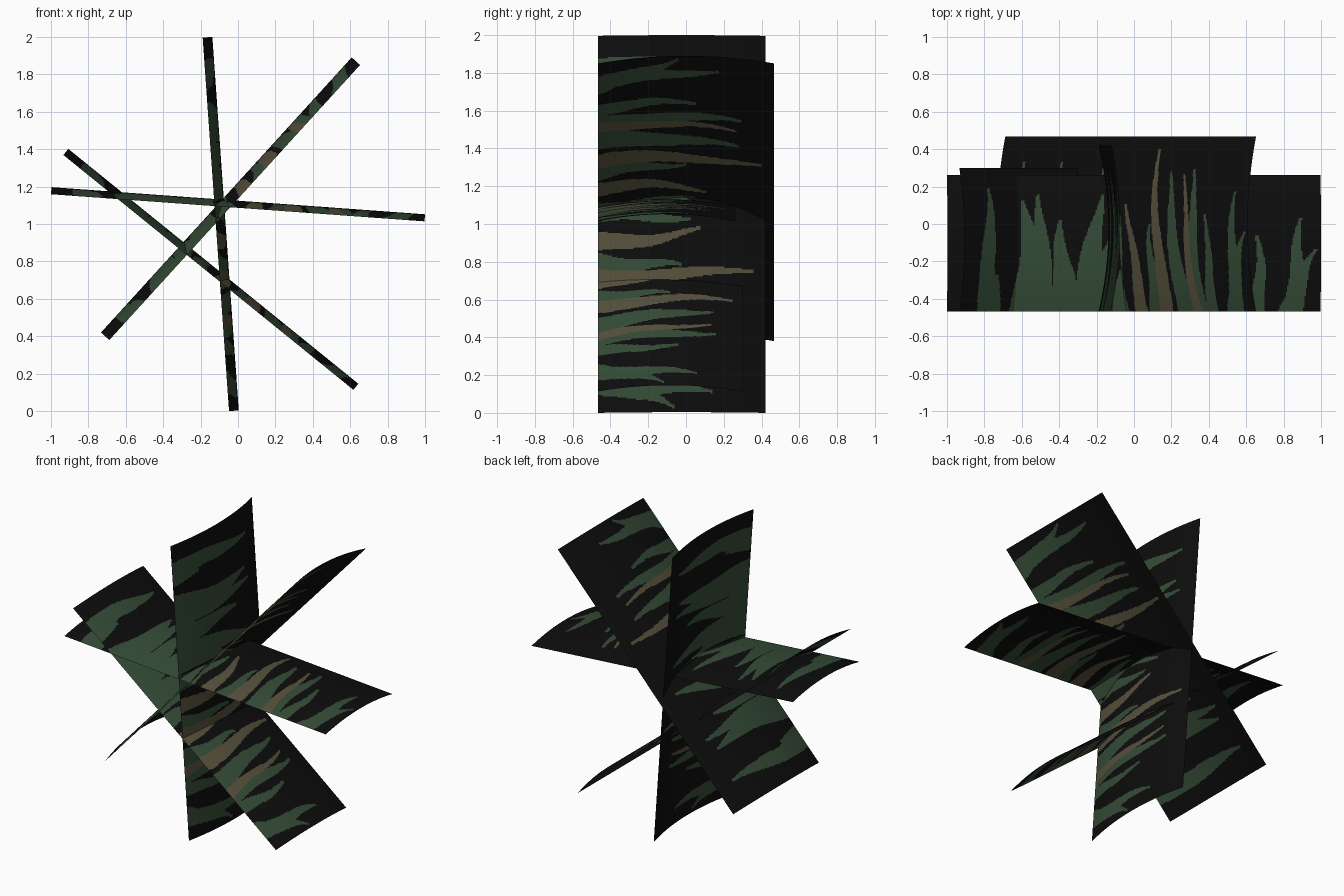
import bpy, math

if "Cube" in bpy.data.objects:
    bpy.data.objects.remove(bpy.data.objects["Cube"])

NU, NV = 300, 70          # cells along and across each card


def material(name, rgb):
    m = bpy.data.materials.new(name)
    m.diffuse_color = (*rgb, 1.0)
    m.use_nodes = True
    m.node_tree.nodes["Principled BSDF"].inputs["Base Color"].default_value = m.diffuse_color
    return m


MATS = [material("near_black", (0.004, 0.004, 0.004)),
        material("dark_green", (0.036, 0.073, 0.038)),
        material("olive_brown", (0.095, 0.082, 0.045))]

# Grass blades: root position, root width, tip position, tip height
GREEN = [(.10, .075, .092, .85), (.225, .10, .20, .82), (.24, .07, .243, .85),
         (.31, .075, .302, .67), (.385, .085, .417, .85), (.41, .05, .462, .68),
         (.47, .045, .487, .55), (.60, .04, .608, .5), (.725, .06, .683, .8),
         (.78, .055, .775, .82), (.83, .035, .828, .56), (.925, .05, .945, .68),
         (.915, .05, .988, .46)]
BROWN = [(.545, .04, .51, .62), (.645, .044, .625, .93), (.77, .026, .737, .78)]


def covers(blade, u, v):
    """True when the swaying, tapering blade covers the point."""
    root, width, tip, height = blade
    t = v / height
    if t > 1:
        return False
    centre = root + (tip - root) * t ** 1.5 + .006 * math.sin(math.pi * 2 * t + 20 * root)
    centre -= .006 * math.sin(20 * root)
    return abs(u - centre) < width / 2 * (1 - t ** 1.2) + .004


def colour_at(u, v):
    # dark eye in the leftmost blade
    if ((u - .115) / .009) ** 2 + ((v - .34) / .09) ** 2 < 1:
        return 0
    if any(covers(b, u, v) for b in BROWN):
        return 2
    return 1 if any(covers(b, u, v) for b in GREEN) else 0


PAINT = [colour_at((i + .5) / NU, (j + .5) / NV)
         for j in range(NV) for i in range(NU)]
FACES = [(a, a + 1, a + NU + 2, a + NU + 1)
         for j in range(NV) for i in range(NU) for a in [j * (NU + 1) + i]]


def card(name, start, end, back, bend):
    """Arched card between two front-view points, running from y -0.47 back."""
    (x0, z0), (x1, z1) = start, end
    length = math.hypot(x1 - x0, z1 - z0)
    nx, nz = -(z1 - z0) / length, (x1 - x0) / length
    verts = []
    for j in range(NV + 1):
        v = j / NV
        off = bend * (4 * v * (1 - v) - .5)
        y = -.467 + (back + .467) * v
        for i in range(NU + 1):
            u = i / NU
            verts.append((x0 + (x1 - x0) * u + nx * off, y,
                          z0 + (z1 - z0) * u + nz * off))
    me = bpy.data.meshes.new(name)
    me.from_pydata(verts, [], FACES)
    for m in MATS:
        me.materials.append(m)
    me.polygons.foreach_set("material_index", PAINT)
    me.polygons.foreach_set("use_smooth", [True] * len(FACES))
    me.update()
    ob = bpy.data.objects.new(name, me)
    bpy.context.collection.objects.link(ob)


# Four crossing grass cards
card("upright_grass_card", (-.163, 1.998), (-.022, .002), .42, .052)
card("rising_grass_card", (-.71, .40), (.63, 1.87), .467, .06)
card("falling_grass_card", (-.92, 1.385), (.63, .13), .30, .042)
card("level_grass_card", (-.998, 1.178), (.998, 1.033), .262, .038)
